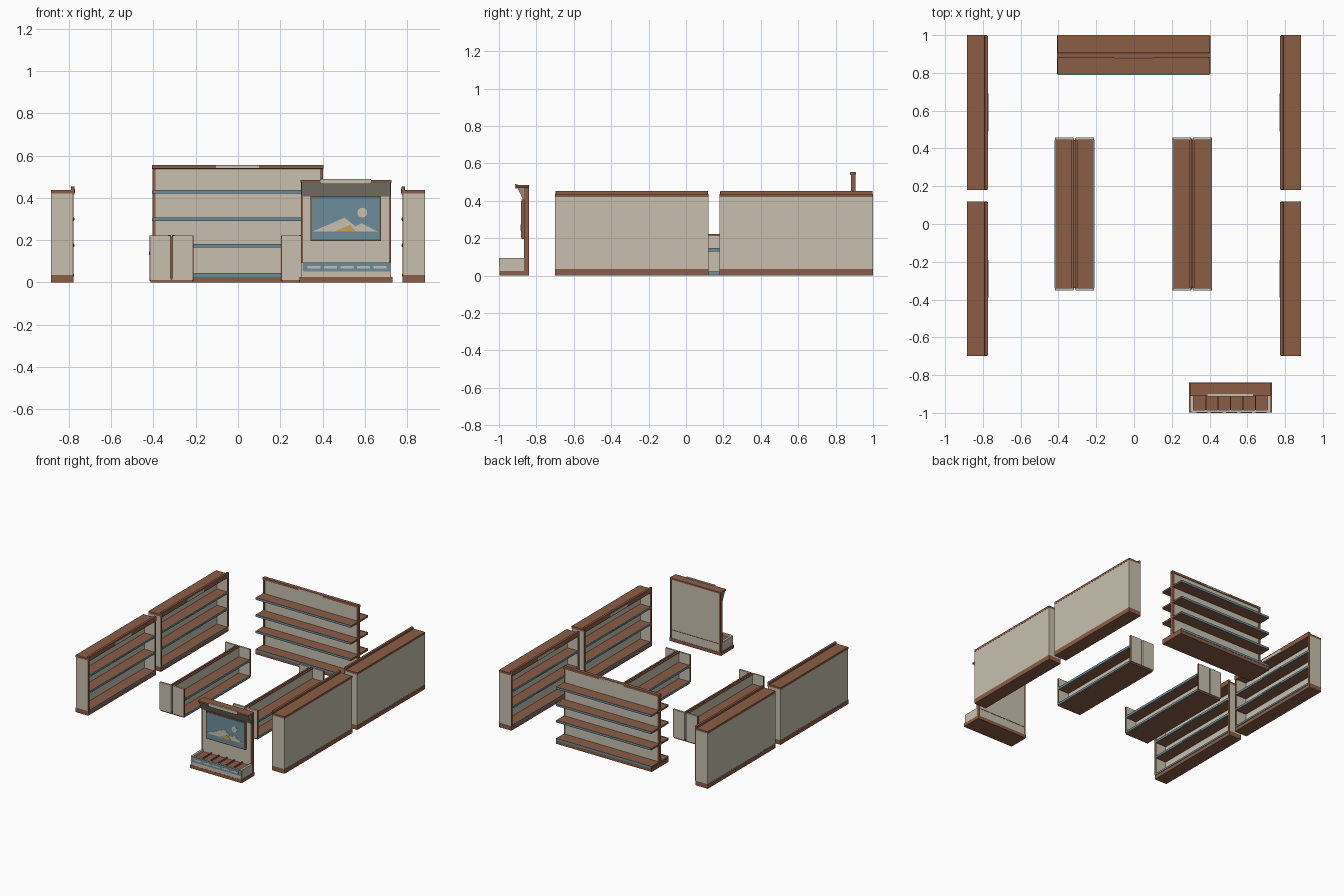
import bpy, bmesh, math

if "Cube" in bpy.data.objects:
    bpy.data.objects.remove(bpy.data.objects["Cube"])


def material(name, rgb):
    m = bpy.data.materials.new(name)
    m.diffuse_color = (*rgb, 1)
    m.use_nodes = True
    m.node_tree.nodes["Principled BSDF"].inputs["Base Color"].default_value = m.diffuse_color
    return m


WOOD = material("wood", (0.26, 0.11, 0.06))
CREAM = material("cream", (0.58, 0.53, 0.43))
BLUE = material("blue", (0.15, 0.27, 0.33))
GOLD = material("gold", (0.55, 0.36, 0.09))
GREY = material("warm_grey", (0.30, 0.27, 0.22))


def finish(name, bm, mat, bevel=0):
    bmesh.ops.recalc_face_normals(bm, faces=bm.faces)
    me = bpy.data.meshes.new(name)
    bm.to_mesh(me)
    bm.free()
    me.materials.append(mat)
    ob = bpy.data.objects.new(name, me)
    bpy.context.collection.objects.link(ob)
    if bevel:
        b = ob.modifiers.new("bevel", 'BEVEL')
        b.width, b.segments = bevel, 2
    return ob


def box(name, x, y, z, mat, bevel=0):
    """Box from three (low, high) spans."""
    bm = bmesh.new()
    bmesh.ops.create_cube(bm, size=1)
    for v in bm.verts:
        v.co = [(s[0] + s[1]) / 2 + c * (s[1] - s[0]) for c, s in zip(v.co, (x, y, z))]
    return finish(name, bm, mat, bevel)


def prism(name, profile, span, axis, mat):
    """Closed profile swept along x (profile is y,z) or along y (profile is x,z)."""
    bm = bmesh.new()
    place = (lambda a, b, t: (t, a, b)) if axis == 'x' else (lambda a, b, t: (a, t, b))
    ends = [[bm.verts.new(place(a, b, t)) for a, b in profile] for t in span]
    for e in ends:
        bm.faces.new(e)
    n = len(profile)
    for i in range(n):
        j = (i + 1) % n
        bm.faces.new((ends[0][i], ends[0][j], ends[1][j], ends[1][i]))
    return finish(name, bm, mat)


def wall_unit(label, side, y0, y1):
    """Single-sided cabinet along a side wall, opening toward the centre."""
    def part(name, a, b, y, z, mat, bevel=0):
        box(f"{label}_{name}", sorted((side * a, side * b)), y, z, mat, bevel)
    part("plinth", 0.779, 0.885, (y0, y1), (0, 0.035), WOOD)
    part("back_panel", 0.868, 0.884, (y0 + .002, y1 - .002), (0.035, 0.422), CREAM)
    part("top", 0.779, 0.885, (y0, y1), (0.42, 0.437), WOOD)
    part("header", 0.773, 0.791, (y0 + .003, y1 - .003), (0.415, 0.453), WOOD, 0.003)
    mid = (y0 + y1) / 2
    part("header_plate", 0.771, 0.774, (mid - .1, mid + .1), (0.422, 0.442), CREAM)
    for i, (a, b) in enumerate(((y0, y0 + .014), (y1 - .014, y1))):
        part(f"end_panel_{i}", 0.784, 0.884, (a, b), (0.035, 0.422), CREAM)
        part(f"end_trim_{i}", 0.778, 0.785, (a, b), (0.035, 0.422), WOOD)
    part("base_rail", 0.775, 0.780, (y0 + .014, y1 - .014), (0.027, 0.040), BLUE)
    for i, z in enumerate((0.175, 0.30)):
        part(f"shelf_{i}", 0.782, 0.870, (y0 + .012, y1 - .012), (z - .009, z + .004), WOOD)
        part(f"price_rail_{i}", 0.776, 0.783, (y0 + .014, y1 - .014), (z - .009, z + .008), BLUE, 0.002)
        part(f"rail_label_{i}", 0.773, 0.777, (mid - .1, mid + .1), (z - .006, z + .005), BLUE)


for side, word in ((-1, "left"), (1, "right")):
    wall_unit(f"{word}_front_unit", side, -0.70, 0.12)
    wall_unit(f"{word}_back_unit", side, 0.18, 1.0)

# Tall double-sided rear gondola
YC = 0.893
box("gondola_base", (-.408, .405), (.795, .998), (0, .030), WOOD)
box("gondola_panel", (-.392, .388), (YC - .009, YC + .009), (.03, .54), CREAM)
box("gondola_cap", (-.408, .405), (YC - .014, YC + .014), (.537, .555), WOOD, 0.003)
for i, x in enumerate((-.405, .388)):
    box(f"gondola_post_{i}", (x, x + .014), (YC - .012, YC + .012), (.03, .54), WOOD)
for s, word in ((-1, "front"), (1, "back")):
    edge = .793 if s < 0 else .997
    box(f"gondola_{word}_plate", (-.105, .10), sorted((YC + s * .013, YC + s * .016)),
        (.54, .552), CREAM)
    for i, z in enumerate((.036, .175, .30, .43)):
        box(f"gondola_{word}_shelf_{i}", (-.406, .403), sorted((YC + s * .009, edge)),
            (z - .009, z + .004), WOOD)
        box(f"gondola_{word}_rail_{i}", (-.404, .401), sorted((edge - s * .001, edge + s * .003)),
            (z - .010, z + .007), BLUE)


def island(label, xc):
    """Two low open shelves, back to back."""
    y0, y1 = -.352, .458
    box(f"{label}_spine", (xc - .004, xc + .004), (y0 + .012, y1 - .012), (.0, .215), WOOD)
    for s, word in ((-1, "left"), (1, "right")):
        def part(name, a, b, y, z, mat):
            box(f"{label}_{word}_{name}", sorted((xc + s * a, xc + s * b)), y, z, mat)
        part("base", .002, .100, (y0 + .006, y1 - .006), (0, .018), WOOD)
        part("back", .004, .012, (y0 + .01, y1 - .01), (.018, .215), CREAM)
        part("cap", .003, .016, (y0 + .01, y1 - .01), (.213, .223), WOOD)
        part("shelf", .012, .100, (y0 + .012, y1 - .012), (.130, .143), WOOD)
        part("shelf_rail", .099, .105, (y0 + .014, y1 - .014), (.129, .147), BLUE)
        part("base_rail", .099, .104, (y0 + .014, y1 - .014), (.006, .022), BLUE)
        for i, (a, b) in enumerate(((y0, y0 + .014), (y1 - .014, y1))):
            part(f"end_{i}", .005, .100, (a, b), (.012, .222), CREAM)
            part(f"end_trim_{i}", .100, .104, (a, b), (.012, .222), WOOD)


island("left_island", -.315)
island("right_island", .308)

# Front promotional stand
box("stand_plinth", (.292, .730), (-.997, -.840), (0, .025), WOOD)
box("stand_back", (.308, .714), (-.864, -.842), (.025, .475), CREAM)
for i, x in enumerate((.297, .714)):
    box(f"stand_upright_{i}", (x, x + .011), (-.866, -.840), (.025, .478), WOOD)
box("stand_rear_crossbar", (.308, .714), (-.843, -.840), (.085, .090), WOOD)
prism("stand_canopy", [(-.903, .472), (-.862, .472), (-.862, .405), (-.870, .405)],
      (.300, .722), 'x', GREY)
box("stand_canopy_top", (.296, .726), (-.910, -.840), (.472, .485), WOOD, 0.002)
box("stand_sign_plate", (.39, .63), (-.914, -.900), (.465, .490), CREAM)

# Compartment tray with dividers
box("tray_floor", (.305, .716), (-.985, -.864), (.025, .080), WOOD)
box("tray_front", (.300, .722), (-.996, -.984), (.025, .095), CREAM)
box("tray_band", (.308, .720), (-.999, -.995), (.052, .095), BLUE)
for i, x in enumerate((.297, .708)):
    box(f"tray_side_{i}", (x, x + .017), (-.990, -.862), (.025, .095), CREAM)
for i in range(5):
    x = .314 + (i + 1) * .394 / 6
    box(f"tray_divider_{i}", (x - .003, x + .003), (-.985, -.864), (.078, .091), WOOD)
    x = .33 + i * .078
    box(f"band_label_{i}", (x, x + .060), (-1.0, -.998), (.066, .078), CREAM)

# Framed landscape poster: sky, hills, gold slope and sun
box("poster_frame", (.343, .677), (-.880, -.862), (.196, .407), WOOD)
box("poster_sky", (.351, .669), (-.882, -.879), (.204, .400), BLUE)
prism("poster_hills", [(.351, .240), (.432, .305), (.510, .306), (.545, .262), (.575, .278), (.669, .238)][:1]
      + [(.432, .240), (.358, .240), (.505, .306), (.555, .265), (.585, .280), (.660, .240)][2:],
      (-.8835, -.881), 'y', CREAM)
prism("poster_slope", [(.455, .240), (.530, .272), (.560, .240)], (-.8845, -.883), 'y', GOLD)
sun = [(.588 + .023 * math.cos(k * math.pi / 12), .330 + .023 * math.sin(k * math.pi / 12))
       for k in range(24)]
prism("poster_sun", sun, (-.8835, -.881), 'y', CREAM)
